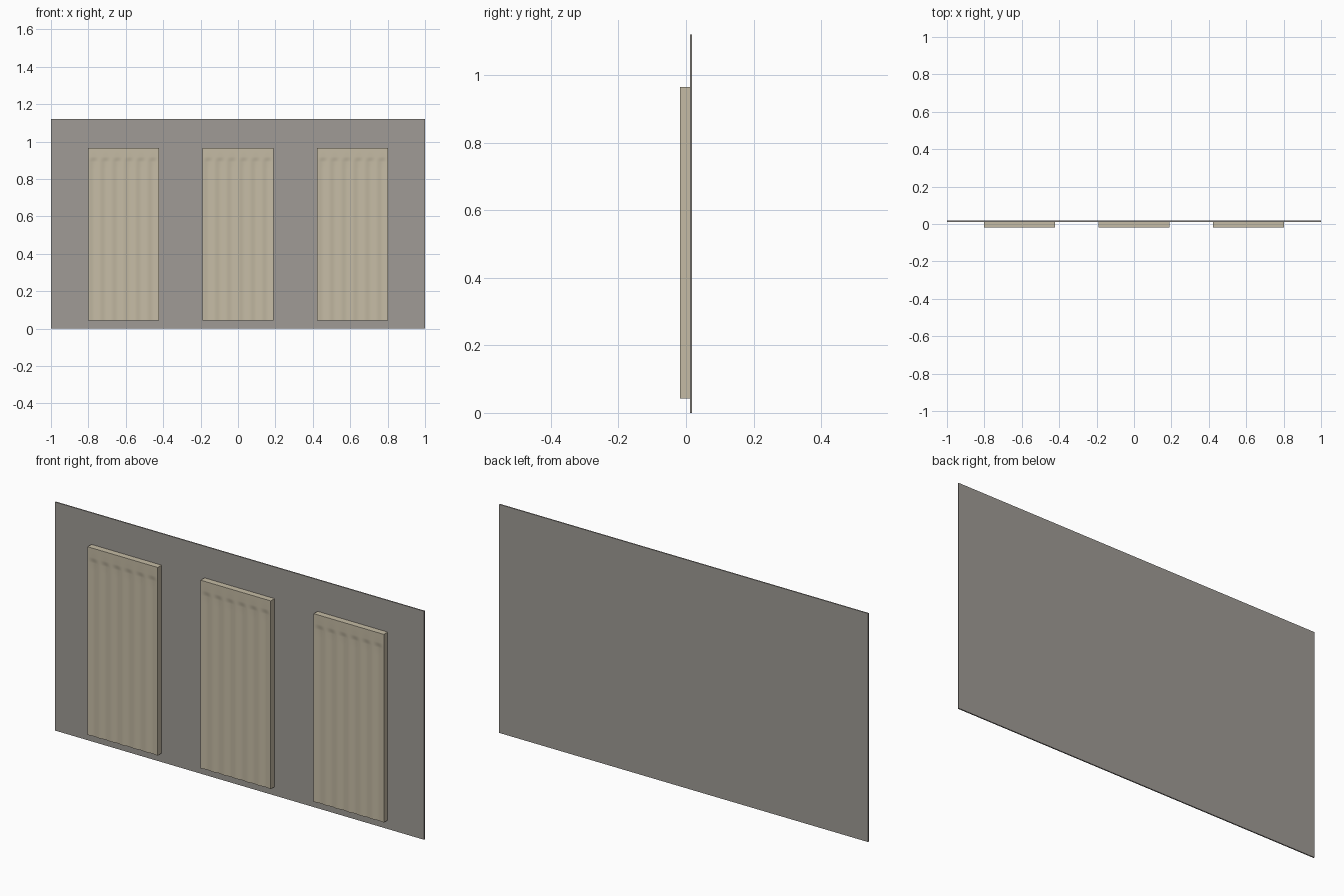
import bpy, bmesh, math

if "Cube" in bpy.data.objects:
    bpy.data.objects.remove(bpy.data.objects["Cube"])

def material(name, rgb):
    m = bpy.data.materials.new(name)
    m.diffuse_color = (*rgb, 1)
    m.use_nodes = True
    m.node_tree.nodes["Principled BSDF"].inputs["Base Color"].default_value = m.diffuse_color
    return m

grey = material("warm_grey", (0.35, 0.33, 0.305))
cream = material("cream", (0.56, 0.50, 0.375))

WALL_F, WALL_B, FRONT = 0.012, 0.018, -0.018
W, Z0, Z1 = 0.38, 0.043, 0.965
FLUTES, DEPTH, FLUTE_TOP = 6, 0.004, 0.92

def finish(bm, name, mat):
    bmesh.ops.recalc_face_normals(bm, faces=bm.faces)
    me = bpy.data.meshes.new(name)
    bm.to_mesh(me)
    bm.free()
    me.materials.append(mat)
    ob = bpy.data.objects.new(name, me)
    bpy.context.collection.objects.link(ob)
    return ob

# back wall sheet
bm = bmesh.new()
bmesh.ops.create_cube(bm, size=1)
for v in bm.verts:
    v.co.x *= 2
    v.co.y = (WALL_F + WALL_B) / 2 + v.co.y * (WALL_B - WALL_F)
    v.co.z = (v.co.z + 0.5) * 1.12
finish(bm, "wall", grey)

# groove depth across one flute, fading out below the top band
def groove(u, z):
    across = (1 - math.cos(2 * math.pi * FLUTES * u)) / 2
    t = min(1, max(0, (FLUTE_TOP - z) / 0.03))
    return DEPTH * across * t * t * (3 - 2 * t)

# fluted panels: a rippled front grid extruded back to the wall
def panel(name, cx):
    bm = bmesh.new()
    n = FLUTES * 10
    levels = [Z0, 0.3, 0.6, 0.85] + [0.89 + 0.005 * i for i in range(7)] + [Z1]
    rows = [[bm.verts.new((cx + W * (i / n - 0.5), FRONT + groove(i / n, z), z))
             for i in range(n + 1)] for z in levels]
    for a, b in zip(rows, rows[1:]):
        for i in range(n):
            bm.faces.new((a[i], a[i + 1], b[i + 1], b[i]))
    rim = [e for e in bm.edges if e.is_boundary]
    ext = bmesh.ops.extrude_edge_only(bm, edges=rim)["geom"]
    for v in ext:
        if isinstance(v, bmesh.types.BMVert):
            v.co.y = WALL_F
    bmesh.ops.holes_fill(bm, edges=[e for e in bm.edges if e.is_boundary], sides=0)
    ob = finish(bm, name, cream)
    bpy.ops.object.select_all(action='DESELECT')
    ob.select_set(True)
    bpy.context.view_layer.objects.active = ob
    bpy.ops.object.shade_smooth_by_angle(angle=math.radians(35))

for label, x in (("left", -0.613), ("middle", 0), ("right", 0.613)):
    panel("fluted_panel_" + label, x)
